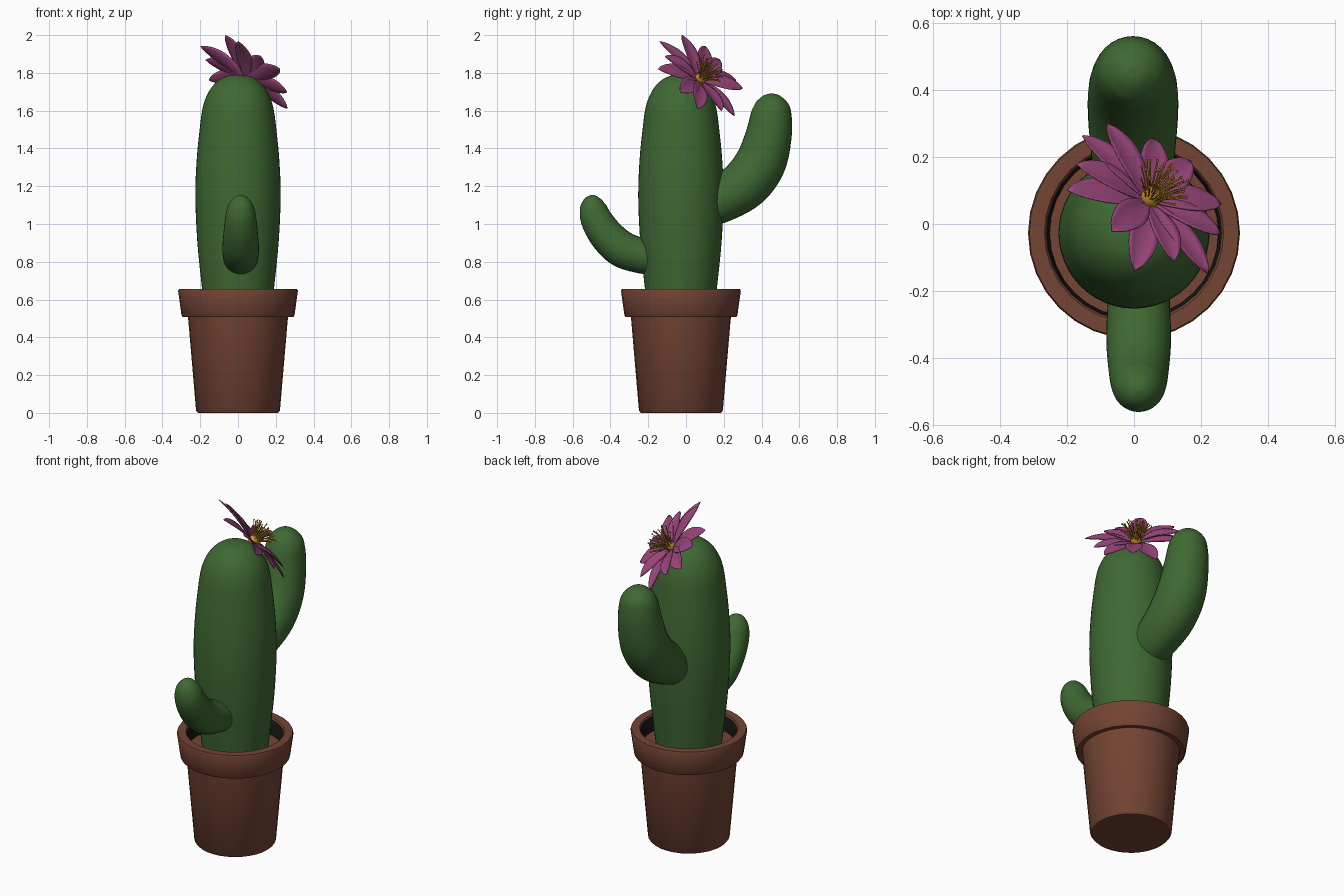
import bpy, bmesh, math, random
from mathutils import Vector

if "Cube" in bpy.data.objects:
    bpy.data.objects.remove(bpy.data.objects["Cube"])

random.seed(4)


def material(name, rgb):
    m = bpy.data.materials.new(name)
    m.diffuse_color = (*rgb, 1)
    m.use_nodes = True
    m.node_tree.nodes["Principled BSDF"].inputs["Base Color"].default_value = m.diffuse_color
    return m


TERRACOTTA = material("terracotta", (0.175, 0.058, 0.034))
DARK = material("dark_inner_wall", (0.008, 0.007, 0.006))
GREEN = material("cactus_green", (0.05, 0.14, 0.033))
PINK = material("petal_pink", (0.34, 0.065, 0.21))
ORANGE = material("stamen_orange", (0.6, 0.27, 0.03))


def finish(bm, name, mat, angle=40):
    bmesh.ops.recalc_face_normals(bm, faces=bm.faces)
    me = bpy.data.meshes.new(name)
    bm.to_mesh(me)
    bm.free()
    ob = bpy.data.objects.new(name, me)
    bpy.context.collection.objects.link(ob)
    me.materials.append(mat)
    bpy.ops.object.select_all(action='DESELECT')
    ob.select_set(True)
    bpy.context.view_layer.objects.active = ob
    bpy.ops.object.shade_smooth_by_angle(angle=math.radians(angle))
    return ob


def spline(pts, steps):
    """Catmull-Rom through tuples of any length."""
    out = []
    p = [pts[0]] + list(pts) + [pts[-1]]
    for i in range(1, len(p) - 2):
        for s in range(steps):
            t = s / steps
            out.append(tuple(
                0.5 * (2 * b + (c - a) * t + (2 * a - 5 * b + 4 * c - d) * t * t
                       + (3 * b - a - 3 * c + d) * t ** 3)
                for a, b, c, d in zip(p[i - 1], p[i], p[i + 1], p[i + 2])))
    return out + [tuple(pts[-1])]


def add_tube(bm, stations, sides):
    """Skin circles (centre, axis, radius); the ends are capped."""
    rings = []
    for c, axis, r in stations:
        side = Vector((1, 0, 0)) if abs(axis.x) < 0.9 else Vector((0, 1, 0))
        u = (side - axis * side.dot(axis)).normalized()
        v = axis.cross(u)
        rings.append([bm.verts.new(c + r * (u * math.cos(a) + v * math.sin(a)))
                      for a in (2 * math.pi * k / sides for k in range(sides))])
    for a, b in zip(rings, rings[1:]):
        for k in range(sides):
            j = (k + 1) % sides
            bm.faces.new((a[k], a[j], b[j], b[k]))
    bm.faces.new(rings[0][::-1])
    bm.faces.new(rings[-1])


def path_stations(pts):
    """pts: (x, y, z, radius) -> stations with tangents."""
    out = []
    for i, p in enumerate(pts):
        a, b = pts[max(i - 1, 0)], pts[min(i + 1, len(pts) - 1)]
        axis = (Vector(b[:3]) - Vector(a[:3])).normalized()
        out.append((Vector(p[:3]), axis, max(p[3], 0.002)))
    return out


def lathe(name, profile, mat, sides, y=-0.027):
    bm = bmesh.new()
    up = Vector((0, 0, 1))
    add_tube(bm, [(Vector((0, y, z)), up, r) for r, z in profile], sides)
    return finish(bm, name, mat)


# Pot with thick rim; the inside wall is dark
pot = lathe("pot", [(0.212, 0), (0.222, 0.012), (0.263, 0.49), (0.266, 0.51), (0.293, 0.508),
                    (0.299, 0.516), (0.317, 0.645), (0.313, 0.655), (0.268, 0.655),
                    (0.262, 0.648), (0.25, 0.54)], TERRACOTTA, 32)
pot.data.materials.append(DARK)
for f in pot.data.polygons:
    c = f.center
    if 0.54 < c.z < 0.62 and math.hypot(c.x, c.y + 0.027) < 0.27:
        f.material_index = 1

# Soil
lathe("soil", [(0.248, 0.53), (0.253, 0.56)], TERRACOTTA, 32)

# Main stem
stem = spline([(0.172, 0.5), (0.19, 0.655), (0.215, 0.9), (0.226, 1.15), (0.218, 1.35), (0.203, 1.5),
               (0.19, 1.6), (0.17, 1.67), (0.135, 1.73), (0.09, 1.77), (0.045, 1.787), (0.002, 1.79)], 4)
lathe("main_stem", stem, GREEN, 48)


# Side arms: (y, z, radius) along the bend
def arm(name, x, pts):
    bm = bmesh.new()
    add_tube(bm, path_stations(spline([(x, *p) for p in pts], 5)), 32)
    finish(bm, name, GREEN, 60)


arm("back_arm", -0.003, [(0.08, 1.09, 0.11), (0.18, 1.127, 0.122), (0.31, 1.21, 0.134), (0.395, 1.325, 0.134),
                         (0.438, 1.47, 0.122), (0.452, 1.585, 0.107), (0.453, 1.64, 0.086),
                         (0.453, 1.675, 0.05), (0.453, 1.688, 0.022), (0.453, 1.69, 0.002)])
arm("front_arm", 0.014, [(-0.1, 0.81, 0.09), (-0.23, 0.83, 0.093), (-0.34, 0.868, 0.097), (-0.42, 0.94, 0.092),
                         (-0.472, 1.02, 0.084), (-0.491, 1.08, 0.073), (-0.497, 1.12, 0.054),
                         (-0.499, 1.145, 0.028), (-0.5, 1.154, 0.002)])

# Flower, facing back right and up
CENTRE = Vector((0.042, 0.068, 1.762))
FACE = Vector((0.49, 0.61, 0.61)).normalized()
TIPS = [(-0.065, -0.02, 2.0), (0, -0.14, 1.965), (0.12, -0.11, 1.89), (0.22, -0.15, 1.82),
        (0.26, -0.03, 1.7), (0.26, 0.06, 1.61), (0.17, 0.19, 1.6), (0.06, 0.255, 1.57),
        (-0.08, 0.3, 1.72), (-0.155, 0.263, 1.76), (-0.17, 0.18, 1.87), (-0.2, 0.1, 1.94)]


def petal(name, tip, layer):
    bm = bmesh.new()
    out = tip - CENTRE
    side = FACE.cross(out).normalized()
    start = CENTRE + FACE * 0.004 * layer
    rows = []
    n, m = 12, 3
    for i in range(n + 1):
        t = i / n
        half = 0.004 + 0.044 * math.sin(math.pi * t ** 1.15) ** 0.8 if i < n else 0.001
        mid = start + out * t + FACE * 0.012 * math.sin(math.pi * t)
        rows.append([bm.verts.new(mid + side * half * k / m + FACE * 0.2 * half * (k / m) ** 2)
                     for k in range(-m, m + 1)])
    for a, b in zip(rows, rows[1:]):
        for k in range(2 * m):
            bm.faces.new((a[k], a[k + 1], b[k + 1], b[k]))
    ob = finish(bm, name, PINK, 60)
    mod = ob.modifiers.new("thickness", 'SOLIDIFY')
    mod.thickness = 0.003


for i, tip in enumerate(TIPS):
    petal(f"petal_{i + 1}", Vector(tip), i % 2)

# Flower heart
U = FACE.orthogonal().normalized()
V = FACE.cross(U)
bm = bmesh.new()
add_tube(bm, [(CENTRE + FACE * h, FACE, r) for h, r in
              ((-0.01, 0.02), (0.01, 0.03), (0.03, 0.03), (0.05, 0.018), (0.058, 0.003))], 16)
finish(bm, "flower_heart", ORANGE, 60)

# Stamens fanning out of the heart, each with a small bead
bm = bmesh.new()
for i in range(46):
    a = i * 2.39996
    s = math.sqrt((i + 0.5) / 46)
    d = U * math.cos(a) + V * math.sin(a)
    h = random.uniform(0.105, 0.14) - 0.03 * s
    pts = spline([tuple(CENTRE + d * s * r + FACE * z) + (0.0022,) for r, z in
                  ((0.02, 0.01), (0.045, h * 0.55), (0.088, h))], 3)
    add_tube(bm, path_stations(pts), 5)
    e = Vector(pts[-1][:3])
    add_tube(bm, [(e + FACE * z, FACE, r) for z, r in
                  ((-0.005, 0.002), (0, 0.0045), (0.005, 0.002))], 6)
finish(bm, "stamens", ORANGE, 60)
